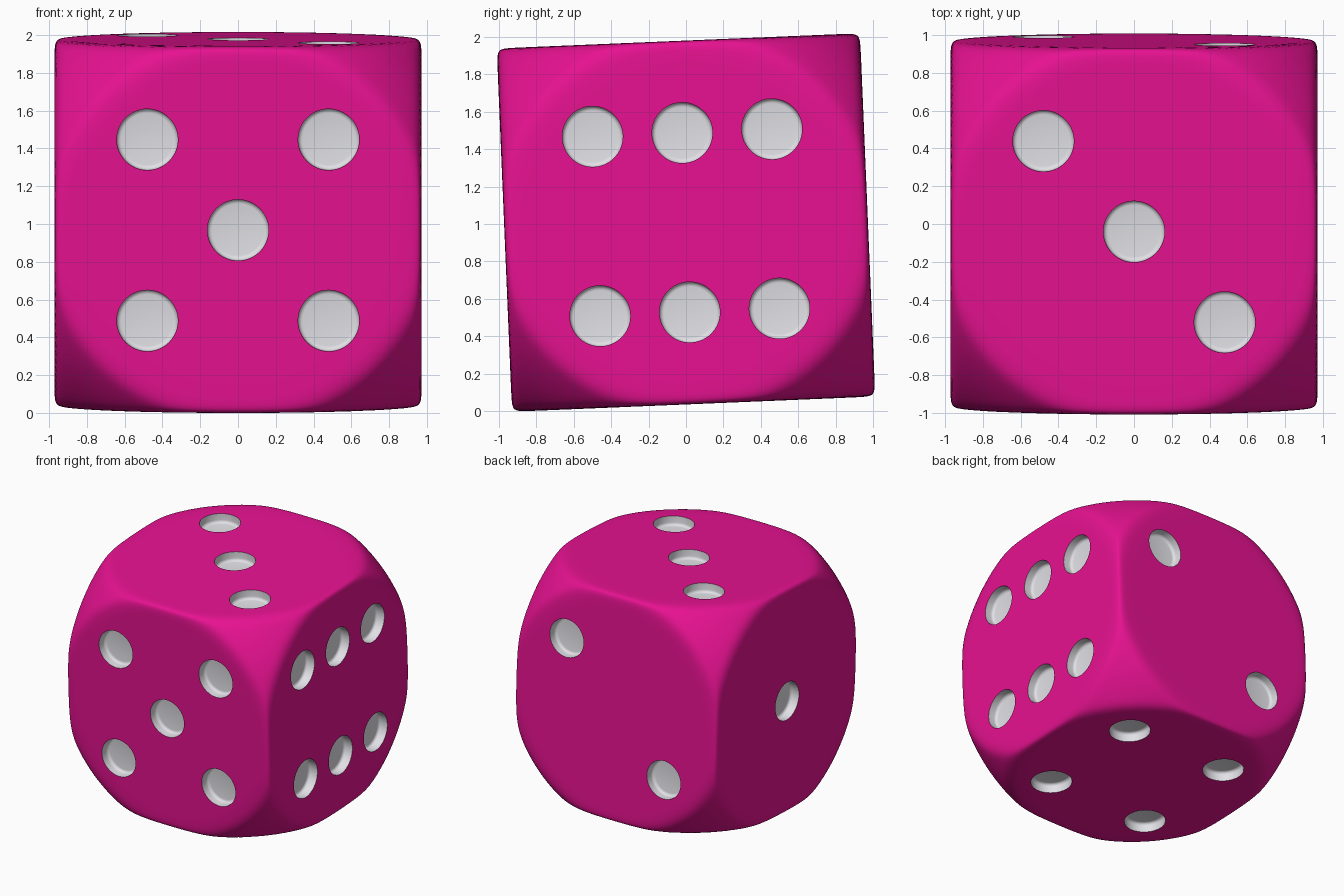
import bpy, bmesh, math
from mathutils import Matrix, Vector

cube = bpy.data.objects.get("Cube")
if cube:
    bpy.data.objects.remove(cube, do_unlink=True)

HALF = 0.972      # centre to face
ROUND = 1.40      # radius of the sphere that trims the corners
POWER = 60        # sharpness of the blend between cube and sphere
PIP_R, PIP_DEPTH, STEP = 0.162, 0.08, 0.48
TILT = math.radians(2.4)


def make_material(name, colour):
    mat = bpy.data.materials.new(name)
    mat.use_nodes = True
    mat.diffuse_color = (*colour, 1)
    mat.node_tree.nodes["Principled BSDF"].inputs["Base Color"].default_value = (*colour, 1)
    return mat


pink = make_material("magenta", (0.82, 0.006, 0.29))
white = make_material("pip_white", (0.75, 0.75, 0.79))


def make_object(name, bm):
    mesh = bpy.data.meshes.new(name)
    bm.to_mesh(mesh)
    bm.free()
    mesh.materials.append(pink)
    mesh.materials.append(white)
    obj = bpy.data.objects.new(name, mesh)
    bpy.context.collection.objects.link(obj)
    return obj


# Body: fine cube blended with a sphere so that the corners are rounder than the edges
bm = bmesh.new()
bmesh.ops.create_cube(bm, size=2)
bmesh.ops.subdivide_edges(bm, edges=bm.edges[:], cuts=47, use_grid_fill=True)
for v in bm.verts:
    # crowd the grid toward the edges
    d = Vector([math.sin(c * math.pi / 2) for c in v.co])
    total = sum((abs(c) / HALF) ** POWER for c in d) + (d.length / ROUND) ** POWER
    v.co = d * total ** (-1 / POWER)
die = make_object("die_body", bm)

# Pips: face normal, horizontal direction, vertical direction, positions in steps
X, Y, Z = Vector((1, 0, 0)), Vector((0, 1, 0)), Vector((0, 0, 1))
corners = [(a, b) for a in (-1, 1) for b in (-1, 1)]
faces = [
    (-Y, X, Z, corners + [(0, 0)]),
    (Y, X, Z, [(1, 1), (-1, -1)]),
    (X, Y, Z, [(a, b) for a in (-1, 0, 1) for b in (-1, 1)]),
    (-X, Y, Z, [(0, 0)]),
    (Z, X, Y, [(-1, 1), (0, 0), (1, -1)]),
    (-Z, X, Y, corners),
]


def add_pip(bm, centre, normal):
    """Cylinder cutter with a softly rounded floor."""
    height = 0.2
    pip = bmesh.new()
    bmesh.ops.create_cone(pip, cap_ends=True, segments=48, radius1=PIP_R,
                          radius2=PIP_R, depth=height)
    floor = [e for e in pip.edges if all(v.co.z < 0 for v in e.verts)]
    bmesh.ops.bevel(pip, geom=floor, offset=0.025, segments=4, profile=0.5,
                    affect='EDGES')
    for f in pip.faces:
        f.material_index = 1
    turn = normal.to_track_quat('Z', 'Y').to_matrix().to_4x4()
    place = centre + normal * (height / 2 - PIP_DEPTH)
    pip.transform(Matrix.Translation(place) @ turn)
    temp = bpy.data.meshes.new("pip_temp")
    pip.to_mesh(temp)
    pip.free()
    bm.from_mesh(temp)
    bpy.data.meshes.remove(temp)


bm = bmesh.new()
for normal, across, up, spots in faces:
    for a, b in spots:
        add_pip(bm, normal * HALF + across * a * STEP + up * b * STEP, normal)
cutter = make_object("pip_cutter", bm)
cutter.hide_render = True

# Carve the pips
mod = die.modifiers.new("pips", 'BOOLEAN')
mod.operation = 'DIFFERENCE'
mod.solver = 'EXACT'
mod.object = cutter
bpy.context.view_layer.objects.active = die
bpy.ops.object.select_all(action='DESELECT')
die.select_set(True)
bpy.ops.object.modifier_apply(modifier=mod.name)
bpy.data.objects.remove(cutter, do_unlink=True)

# Lean the die slightly and rest it on the ground
die.data.transform(Matrix.Rotation(TILT, 4, 'X'))
low = min(v.co.z for v in die.data.vertices)
die.data.transform(Matrix.Translation((0, 0, -low)))
bpy.ops.object.shade_smooth_by_angle(angle=math.radians(40))
